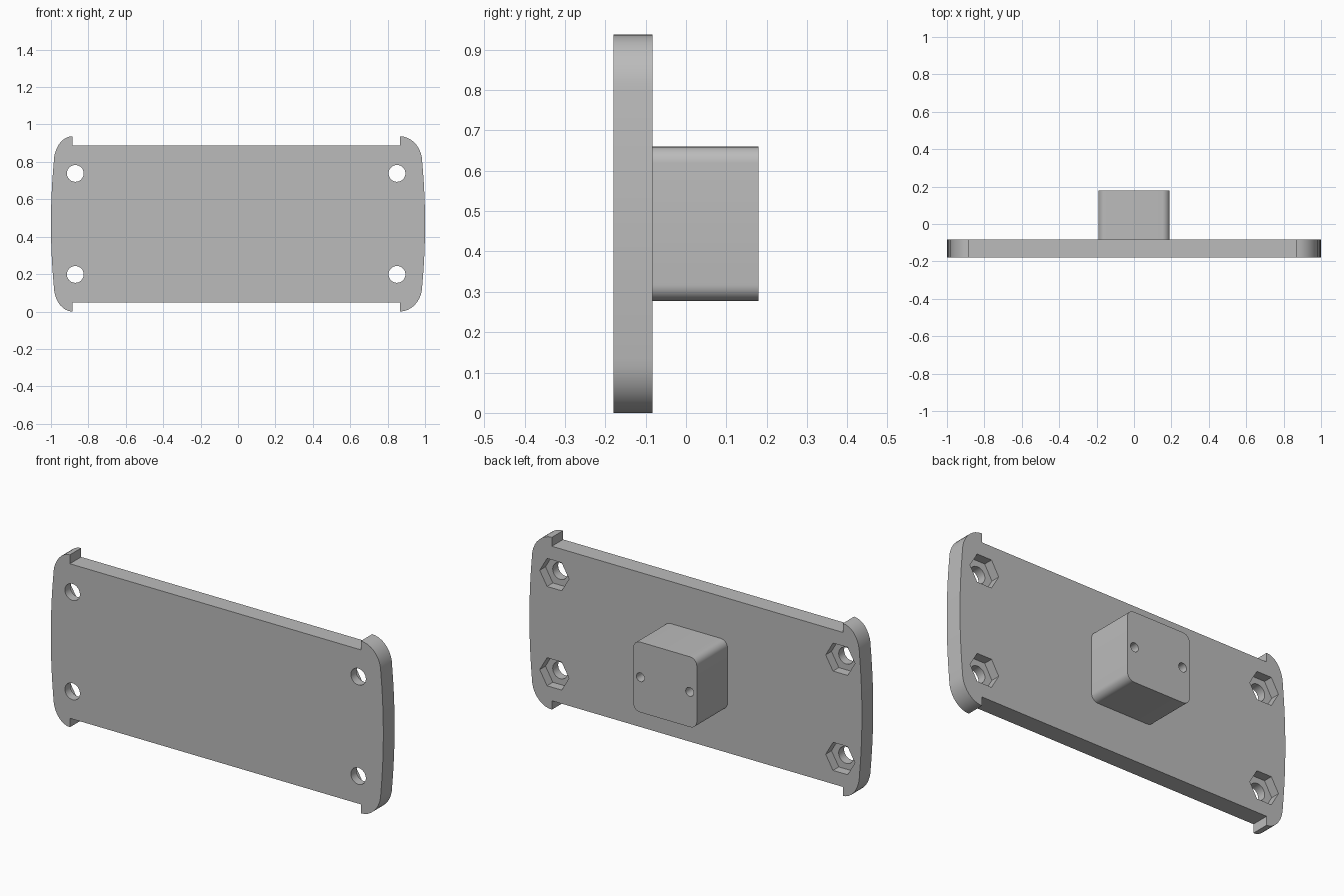
import bpy, bmesh, math
from mathutils import Matrix

if "Cube" in bpy.data.objects:
    bpy.data.objects.remove(bpy.data.objects["Cube"], do_unlink=True)

MID = 0.4685                      # mid height of the plate
FRONT, JOIN, BACK = -0.18, -0.083, 0.18

grey = bpy.data.materials.new("plain grey")
grey.use_nodes = True
colour = (0.5, 0.5, 0.5, 1)
grey.diffuse_color = colour
grey.node_tree.nodes["Principled BSDF"].inputs["Base Color"].default_value = colour


def prism(name, outline, y0, y1):
    """Extrude an (x, z) outline, given about mid height, from y0 to y1."""
    bm = bmesh.new()
    face = bm.faces.new([bm.verts.new((x, y0, z + MID)) for x, z in outline])
    out = bmesh.ops.extrude_face_region(bm, geom=[face])["geom"]
    moved = [v for v in out if isinstance(v, bmesh.types.BMVert)]
    bmesh.ops.translate(bm, verts=moved, vec=(0, y1 - y0, 0))
    bmesh.ops.recalc_face_normals(bm, faces=bm.faces)
    mesh = bpy.data.meshes.new(name)
    bm.to_mesh(mesh)
    bm.free()
    mesh.materials.append(grey)
    obj = bpy.data.objects.new(name, mesh)
    bpy.context.collection.objects.link(obj)
    return obj


def ring(x, z, rx, rz, sides, start=0.0, sweep=math.tau, closed=True):
    """Points along a circle or an elliptical arc."""
    steps = sides if closed else sides - 1
    return [(x + rx * math.cos(start + sweep * i / steps),
             z + rz * math.sin(start + sweep * i / steps)) for i in range(sides)]


def cut(target, cutter):
    mod = target.modifiers.new(cutter.name, 'BOOLEAN')
    mod.operation, mod.solver, mod.object = 'DIFFERENCE', 'EXACT', cutter
    bpy.context.view_layer.objects.active = target
    bpy.ops.object.modifier_apply(modifier=mod.name)
    bpy.data.objects.remove(cutter, do_unlink=True)


def end_profile(inner, notch, side):
    """One plate end from bottom to top: notch, rounded ear, bowed edge, ear."""
    straight, top, edge = 0.33, MID, 0.985
    ear = ring(inner, straight, edge - inner, top - straight, 10,
               0, math.pi / 2, closed=False)
    bow = [(1 - (1 - edge) * (i / 6) ** 2, straight * i / 6) for i in range(6)]
    upper = bow + ear + [(inner, notch)]
    lower = [(x, -z) for x, z in reversed(upper[1:])]
    return [(side * x, z) for x, z in lower + upper]


# Plate with bowed ends and ears standing proud of its long edges
right_end = end_profile(0.865, 0.42, 1)
left_end = end_profile(0.885, 0.42, -1)
plate = prism("mounting_plate", right_end + left_end[::-1], FRONT, JOIN)

# Bolt holes with hexagonal nut pockets on the back
for x in (-0.87, 0.85):
    for z in (-0.27, 0.27):
        cut(plate, prism("bolt_hole", ring(x, z, 0.045, 0.045, 32), FRONT - 0.1, JOIN + 0.1))
        cut(plate, prism("nut_pocket", ring(x, z, 0.088, 0.088, 6), JOIN - 0.05, JOIN + 0.1))

# Square block with rounded corners
half, radius = 0.191, 0.04
corners = []
for q, (sx, sz) in enumerate(((1, 1), (-1, 1), (-1, -1), (1, -1))):
    corners += ring(sx * (half - radius), sz * (half - radius), radius, radius, 9,
                    q * math.pi / 2, math.pi / 2, closed=False)
block = prism("rear_block", corners, JOIN - 0.01, BACK)

# Blind screw holes in the block
for x in (-0.148, 0.148):
    cut(block, prism("screw_hole", ring(x, 0, 0.024, 0.024, 24), BACK - 0.15, BACK + 0.1))

# Smooth the curved walls, keep the edges sharp
for obj in (plate, block):
    bpy.ops.object.select_all(action='DESELECT')
    obj.select_set(True)
    bpy.context.view_layer.objects.active = obj
    bpy.ops.object.shade_smooth_by_angle(angle=math.radians(30))
